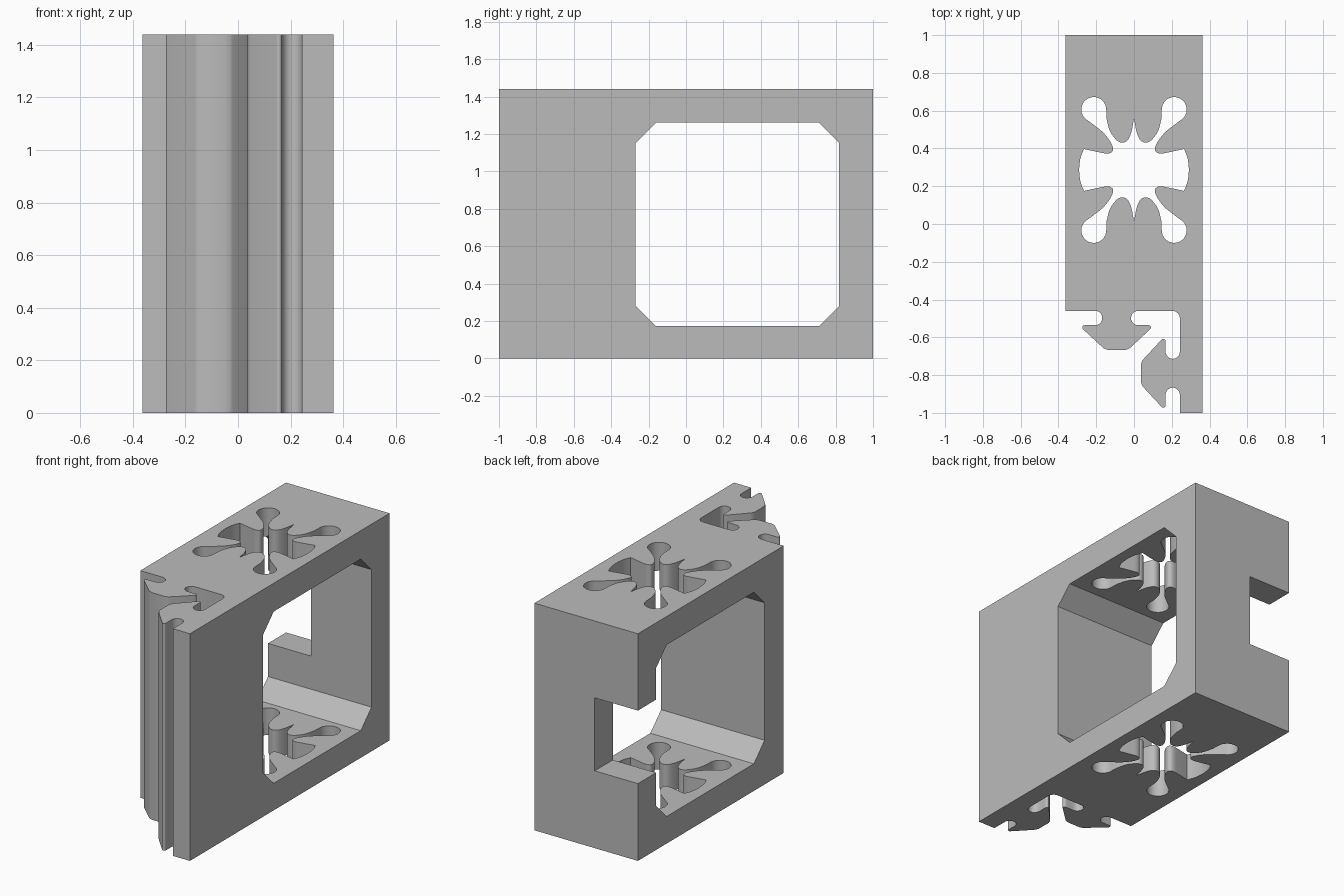
import bpy, bmesh
from math import cos, sin, radians
from mathutils import Vector

if "Cube" in bpy.data.objects:
    bpy.data.objects.remove(bpy.data.objects["Cube"])

W, H, WALL = 0.363, 1.44, -0.46   # half width, height, front wall of the body

grey = bpy.data.materials.new("plain grey")
grey.use_nodes = True
colour = (0.5, 0.5, 0.5, 1)
grey.diffuse_color = colour
grey.node_tree.nodes["Principled BSDF"].inputs["Base Color"].default_value = colour


def arc(cx, cy, r, start, end, steps=10):
    angles = [radians(start + (end - start) * i / steps) for i in range(steps + 1)]
    return [(cx + r * cos(a), cy + r * sin(a)) for a in angles]


def smooth(points, steps=4):
    """Catmull-Rom curve through the points."""
    p = [Vector(q) for q in points]
    p = [2 * p[0] - p[1]] + p + [2 * p[-1] - p[-2]]
    out = []
    for a, b, c, d in zip(p, p[1:], p[2:], p[3:]):
        for i in range(steps):
            t = i / steps
            out.append(tuple(0.5 * (2 * b + (c - a) * t + (2 * a - 5 * b + 4 * c - d) * t * t
                                    + (3 * b - a - 3 * c + d) * t ** 3)))
    return out + [points[-1]]


def prism(name, outline, low, high, axis="z"):
    """Extrude a flat outline along z (outline in x, y) or x (outline in y, z)."""
    place = (lambda u, v, h: (u, v, h)) if axis == "z" else (lambda u, v, h: (h, u, v))
    bm = bmesh.new()
    base = bm.faces.new([bm.verts.new(place(u, v, low)) for u, v in outline])
    top = bmesh.ops.extrude_face_region(bm, geom=[base])["geom"]
    bmesh.ops.translate(bm, vec=place(0, 0, high - low),
                        verts=[g for g in top if isinstance(g, bmesh.types.BMVert)])
    bmesh.ops.recalc_face_normals(bm, faces=bm.faces)
    mesh = bpy.data.meshes.new(name)
    bm.to_mesh(mesh)
    bm.free()
    mesh.materials.append(grey)
    obj = bpy.data.objects.new(name, mesh)
    bpy.context.collection.objects.link(obj)
    return obj


# Half of a hooked rail head: u sideways from its centre, v outwards from its wall
half_head = (arc(0.114, 0.038, 0.038, 270, 90)
             + [(0.152, 0.076)] + arc(0.170, 0.088, 0.012, 270, 405, 6)
             + smooth([(0.08, 0.188), (0.065, 0.2), (0.045, 0.207)]))
head = half_head + [(-u, v) for u, v in reversed(half_head)]

# Body outline with one rail head facing forwards and one facing right
front_head = [(-0.092 + u, WALL - v) for u, v in head]
side_head = [(0.243 - v, -0.79 + u) for u, v in head]
outline = ([(-W, 1), (-W, WALL)] + list(reversed(front_head))
           + arc(0.203, -0.5, 0.04, 90, 0, 6)
           + side_head + [(0.243, -1), (W, -1), (W, 1)])
body = prism("clip_body", outline, 0, H)

# Square window with cut corners, through the sides
cy, cz, half, cut = 0.275, 0.716, 0.544, 0.436
corners = [(half, cut), (cut, half), (-cut, half), (-half, cut),
           (-half, -cut), (-cut, -half), (cut, -half), (half, -cut)]
window = prism("window_cutter", [(cy + a, cz + b) for a, b in corners], -1, 1, "x")

# Notch in the back wall, open to one side
notch = prism("notch_cutter", [(0.6, 0.49), (1.2, 0.49), (1.2, 0.953), (0.6, 0.953)],
              -1, -0.06, "x")

# Flower-shaped opening through top and bottom, from one quarter mirrored twice
quarter = (smooth([(0.291, 0), (0.284, 0.06), (0.265, 0.111)])
           + smooth([(0.265, 0.111), (0.19, 0.095), (0.138, 0.087), (0.112, 0.102),
                     (0.12, 0.14), (0.16, 0.195), (0.21, 0.236), (0.246, 0.263)])[1:]
           + arc(0.213, 0.32, 0.066, -50, 180, 20)
           + smooth([(0.145, 0.27), (0.127, 0.205), (0.09, 0.156), (0.058, 0.145),
                     (0.032, 0.16), (0.014, 0.2), (0.004, 0.25), (0, 0.275)]))
upper = quarter + [(-x, y) for x, y in reversed(quarter[:-1])]
flower = upper + [(x, -y) for x, y in reversed(upper[1:-1])]
petals = prism("flower_cutter", [(x, 0.286 + y) for x, y in flower], -0.5, H + 0.5)

# Cut the openings and tidy up
bpy.ops.object.select_all(action="DESELECT")
bpy.context.view_layer.objects.active = body
body.select_set(True)
for cutter in (window, notch, petals):
    cutter.hide_render = True
    mod = body.modifiers.new(cutter.name, "BOOLEAN")
    mod.operation, mod.solver, mod.object = "DIFFERENCE", "EXACT", cutter
    bpy.ops.object.modifier_apply(modifier=mod.name)
    bpy.data.objects.remove(cutter)
bpy.ops.object.shade_smooth_by_angle(angle=radians(30))
